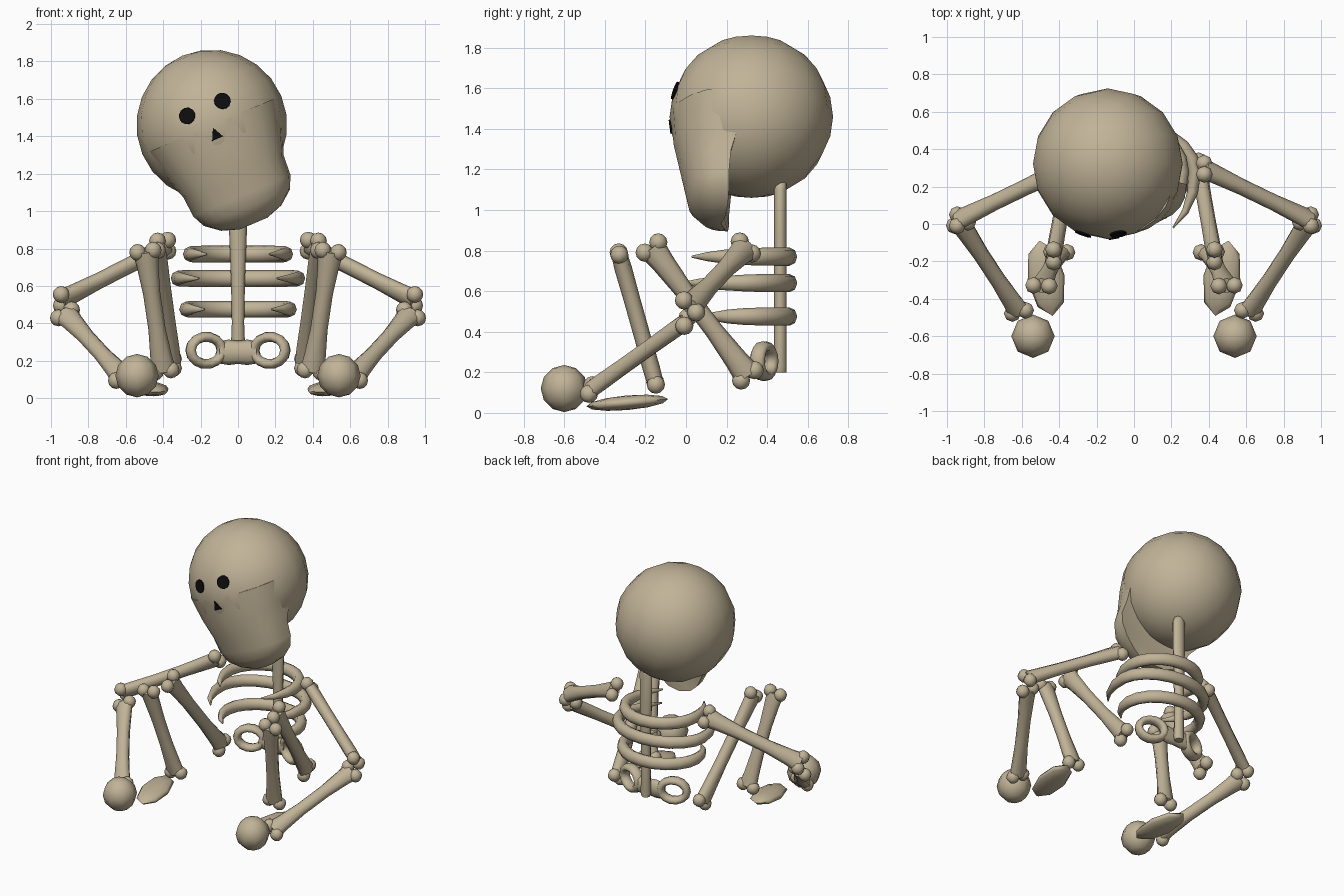
import bpy, bmesh
from math import sin, cos, pi, radians, sqrt
from mathutils import Vector, Matrix

if "Cube" in bpy.data.objects:
    bpy.data.objects.remove(bpy.data.objects["Cube"])


def material(name, color):
    m = bpy.data.materials.new(name)
    m.diffuse_color = (*color, 1)
    m.use_nodes = True
    m.node_tree.nodes["Principled BSDF"].inputs["Base Color"].default_value = m.diffuse_color
    return m


BONE = material("bone", (0.53, 0.45, 0.31))
BLACK = material("socket black", (0.004, 0.004, 0.004))


def finish(bm, name, mat=BONE, angle=75, matrix=None):
    bmesh.ops.recalc_face_normals(bm, faces=bm.faces)
    if matrix:
        bm.transform(matrix)
    me = bpy.data.meshes.new(name)
    bm.to_mesh(me)
    bm.free()
    me.materials.append(mat)
    ob = bpy.data.objects.new(name, me)
    bpy.context.collection.objects.link(ob)
    bpy.ops.object.select_all(action='DESELECT')
    bpy.context.view_layer.objects.active = ob
    ob.select_set(True)
    bpy.ops.object.shade_smooth_by_angle(angle=radians(angle))
    return ob


def loft(bm, rings):
    vs = [[bm.verts.new(p) for p in r] for r in rings]
    n = len(vs[0])
    for a, b in zip(vs, vs[1:]):
        for i in range(n):
            bm.faces.new((a[i], a[(i + 1) % n], b[(i + 1) % n], b[i]))
    bm.faces.new(vs[0])
    bm.faces.new(vs[-1])


def ring(c, u, v, ru, rv, n=8):
    return [c + u * ru * cos(2 * pi * i / n) + v * rv * sin(2 * pi * i / n) for i in range(n)]


def ball(bm, c, r, seg=8, rings=6, scale=(1, 1, 1), rot=None):
    m = Matrix.Translation(c) @ (rot or Matrix()) @ Matrix.Diagonal((*scale, 1))
    bmesh.ops.create_uvsphere(bm, u_segments=seg, v_segments=rings, radius=r, matrix=m)


def long_bone(name, p, q, w):
    """Waisted shaft with two knobs at each end, spread along w."""
    p, q, w = Vector(p), Vector(q), Vector(w)
    a = (q - p).normalized()
    w = (w - a * w.dot(a)).normalized()
    t = a.cross(w)
    bm = bmesh.new()
    loft(bm, [ring(p.lerp(q, f), w, t, hw, ht) for f, hw, ht in (
        (0, .07, .04), (.12, .058, .043), (.35, .046, .041),
        (.65, .046, .041), (.88, .058, .043), (1, .07, .04))])
    for c in (p, q):
        for s in (-1, 1):
            ball(bm, c + w * s * .042, .045)
    return finish(bm, name)


# Skull: round cranium and a D-shaped jaw, in a frame rolled to one side
HEAD = Matrix.Translation((-.14, .322, 1.46)) @ Matrix.Rotation(radians(-23), 4, 'Y')
bm = bmesh.new()
ball(bm, (0, 0, 0), .403, 16, 12)
jaw = []
for d, hw, front, back in ((0, .39, -.395, 0), (.15, .345, -.383, -.05), (.3, .29, -.35, -.1),
                           (.41, .283, -.325, -.11), (.48, .25, -.31, -.11),
                           (.54, .175, -.255, -.115), (.572, .08, -.2, -.13)):
    r = []
    for i in range(13):
        a = pi * i / 12
        r.append(Vector((hw * cos(a), back + (front - back) * max(sin(a), 0) ** .8, -d)))
    r.append(Vector((0, back - .02, -d)))
    jaw.append(r)
loft(bm, jaw)
finish(bm, "skull", angle=60, matrix=HEAD)


# Eye sockets and nose opening: thin plates on the face
def face_plate(name, u, z, seg, r, squash):
    n = Vector((u, -sqrt(.403 ** 2 - u * u - z * z), z)).normalized()
    m = Matrix.Translation(n * .402) @ n.to_track_quat('Z', 'Y').to_matrix().to_4x4()
    bm = bmesh.new()
    bmesh.ops.create_cone(bm, cap_ends=True, segments=seg, radius1=r, radius2=r, depth=.008,
                          matrix=m @ Matrix.Diagonal((squash, 1, 1, 1)))
    finish(bm, name, BLACK, 30, HEAD)


face_plate("left_eye", -.103, .097, 12, .045, 1)
face_plate("right_eye", .103, .097, 12, .045, 1)
face_plate("nose", 0, -.058, 3, .042, .85)

# Spine
X, Y, Z = Vector((1, 0, 0)), Vector((0, 1, 0)), Vector((0, 0, 1))
bm = bmesh.new()
loft(bm, [ring(Vector((0, .465, z)), X, Y, rx, .031) for z, rx in (
    (.2, .03), (.23, .04), (.4, .033), (.65, .038), (.9, .048), (1.1, .05), (1.14, .035))])
finish(bm, "spine")

# Ribs: tapered arcs open at the front
for k, (z, rx, tip) in enumerate(((.77, .26, .24), (.64, .325, .29), (.475, .28, .19))):
    bm = bmesh.new()
    rings = []
    for i in range(17):
        f = i / 16 * 2 - 1
        a = pi / 2 + f * radians(140)
        c = Vector((rx * cos(a), .27 + (.24 if sin(a) > 0 else tip / .766) * sin(a), z))
        out = Vector((cos(a), sin(a), 0))
        r = .045 * max(.12, 1 - abs(f) ** 5)
        rings.append(ring(c, out, Z, r * .85, r))
    loft(bm, rings)
    finish(bm, f"rib_{k + 1}")

# Pelvis: two rings joined by a bridge
bm = bmesh.new()
for s in (-1, 1):
    m = Matrix.Translation((s * .17, .385, .255)) @ Matrix.Rotation(-s * radians(22), 4, 'Z')
    rings = []
    for i in range(14):
        a = 2 * pi * i / 14
        out = Vector((cos(a), 0, sin(a)))
        c = Vector((.09 * cos(a), 0, .073 * sin(a)))
        rings.append([bm.verts.new(m @ p) for p in ring(c, out, Y, .027, .04)])
    for i in range(14):
        p, q = rings[i], rings[(i + 1) % 14]
        for j in range(8):
            bm.faces.new((p[j], p[(j + 1) % 8], q[(j + 1) % 8], q[j]))
loft(bm, [ring(Vector((x, .415, .245)), Y, Z, .035, h)
          for x, h in ((-.1, .06), (-.05, .068), (0, .062), (.05, .068), (.1, .06))])
finish(bm, "pelvis")

# Limbs, mirrored across x
for s, side in ((-1, "left"), (1, "right")):
    def mx(x, y, z):
        return (s * x, y, z)
    long_bone(side + "_upper_arm", mx(.375, .295, .815), mx(.945, .02, .525), mx(0, .7, -.7))
    long_bone(side + "_forearm", mx(.925, .0, .45), mx(.615, -.47, .115), mx(.8, -.22, -.5))
    long_bone(side + "_thigh", mx(.345, .305, .185), mx(.43, -.17, .815), mx(0, .66, .48))
    long_bone(side + "_shin", mx(.495, -.33, .785), mx(.4, -.15, .145), mx(1, 0, 0))
    bm = bmesh.new()
    ball(bm, mx(.54, -.6, .12), .116)
    finish(bm, side + "_hand")
    bm = bmesh.new()
    rot = Matrix.Rotation(s * radians(-10), 4, 'Z') @ Matrix.Rotation(radians(5), 4, 'X')
    ball(bm, mx(.47, -.29, .05), 1, 8, 6, (.1, .205, .036), rot)
    finish(bm, side + "_foot")
